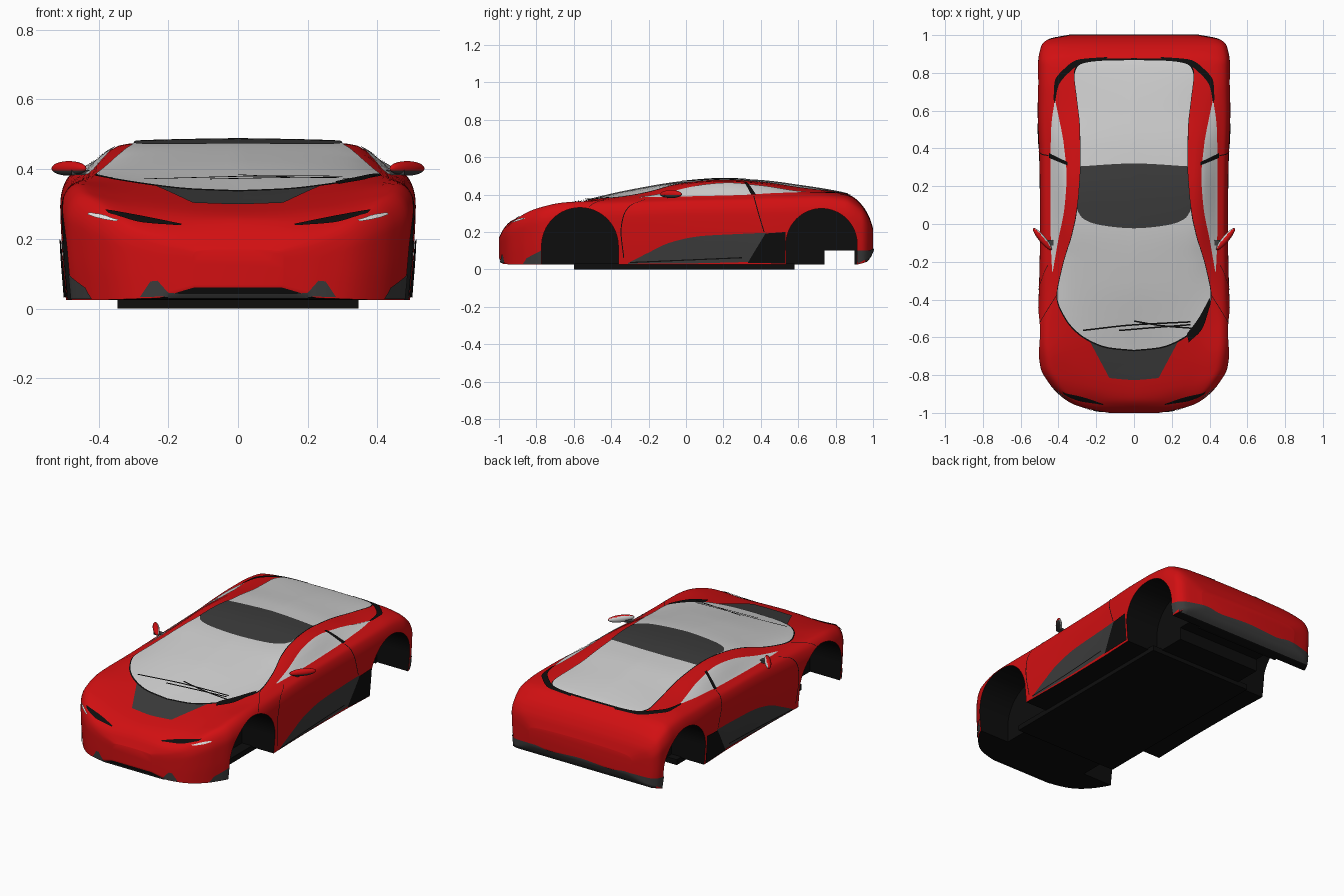
import bpy, bmesh, math
from mathutils import Vector, Matrix
from mathutils.bvhtree import BVHTree

if "Cube" in bpy.data.objects:
    bpy.data.objects.remove(bpy.data.objects["Cube"])


def material(name, r, g, b):
    m = bpy.data.materials.new(name)
    m.use_nodes = True
    m.diffuse_color = (r, g, b, 1)
    m.node_tree.nodes["Principled BSDF"].inputs["Base Color"].default_value = (r, g, b, 1)
    return m


red = material("red paint", .64, .005, .006)
glass = material("pale glass", .62, .62, .62)
grey = material("dark grey trim", .045, .045, .045)
black = material("black", .004, .004, .004)
white = material("white lens", .9, .9, .9)


def curve(pts):
    """Smooth monotone curve through (position, value) pairs."""
    d = [(q[1] - p[1]) / (q[0] - p[0]) for p, q in zip(pts, pts[1:])]
    t = [d[0]] + [2 * a * b / (a + b) if a * b > 0 else 0 for a, b in zip(d, d[1:])] + [d[-1]]

    def value(x):
        i = 0
        while i < len(pts) - 2 and x > pts[i + 1][0]:
            i += 1
        h = pts[i + 1][0] - pts[i][0]
        u = (x - pts[i][0]) / h
        k = u * u * (3 - 2 * u)
        return (pts[i][1] * (1 - k) + pts[i + 1][1] * k
                + h * u * (1 - u) * (t[i] * (1 - u) - t[i + 1] * u))
    return value


def path(pts):
    """Smooth 2D path, parameter 0 to 1."""
    cu, cv = (curve([(i, p[k]) for i, p in enumerate(pts)]) for k in (0, 1))
    n = len(pts) - 1
    return lambda s: (cu(s * n), cv(s * n))


def finish(name, bm, mats, angle=35):
    me = bpy.data.meshes.new(name)
    bm.to_mesh(me)
    bm.free()
    for m in mats:
        me.materials.append(m)
    ob = bpy.data.objects.new(name, me)
    bpy.context.collection.objects.link(ob)
    if angle:
        smooth(ob, angle)
    return ob


def smooth(ob, angle):
    bpy.ops.object.select_all(action='DESELECT')
    ob.select_set(True)
    bpy.context.view_layer.objects.active = ob
    bpy.ops.object.shade_smooth_by_angle(angle=math.radians(angle))


# Body shell: lengthwise curves for width, centre, rail, fender and underside
width = curve([(-1, .13), (-.985, .22), (-.95, .33), (-.9, .4), (-.85, .445), (-.76, .495), (-.6, .512),
               (-.3, .502), (0, .497), (.3, .5), (.6, .51), (.85, .508), (.94, .492), (.975, .46), (1, .34)])
centre = curve([(-1, .17), (-.97, .225), (-.93, .262), (-.85, .29), (-.75, .314), (-.66, .335), (-.5, .375),
                (-.3, .42), (0, .468), (.2, .481), (.4, .472), (.6, .447), (.8, .415), (.88, .395),
                (.94, .345), (.98, .28), (1, .22)])
rail = curve([(-1, .168), (-.97, .22), (-.85, .294), (-.66, .345), (-.5, .37), (-.38, .39), (-.2, .422),
              (0, .458), (.2, .472), (.4, .458), (.6, .43), (.8, .408), (.88, .39), (.94, .341), (.98, .277), (1, .216)])
fender = curve([(-1, .165), (-.97, .21), (-.9, .275), (-.8, .325), (-.65, .358), (-.5, .366), (-.3, .375),
                (0, .388), (.3, .394), (.5, .4), (.7, .4), (.85, .385), (.94, .33), (.98, .27), (1, .21)])
under = curve([(-1, .06), (-.98, .03), (-.9, .025), (.9, .025), (.95, .035), (.98, .06), (1, .1)])

bm = bmesh.new()
rings = []
STATIONS, HALF = 100, 36
for i in range(STATIONS + 1):
    y = math.sin(math.pi * (i / STATIONS - .5))
    w, c, e, f, b = (fn(y) for fn in (width, centre, rail, fender, under))
    h = f - b
    sec = path([(0, c), (.33 * w, c * .7 + e * .3), (.65 * w, e), (.88 * w, f), (.965 * w, f - .08 * h),
                (w, f - .27 * h), (.992 * w, b + .4 * h), (.97 * w, b)])
    half = [sec(j / HALF) for j in range(HALF + 1)]
    ring = [(-x, z) for x, z in reversed(half[1:])] + half
    rings.append([bm.verts.new((x, y, z)) for x, z in ring])
count = len(rings[0])
for r, q in zip(rings, rings[1:]):
    for j in range(count):
        k = (j + 1) % count
        face = bm.faces.new((r[j], r[k], q[k], q[j]))
        face.material_index = int(k == 0)
bm.faces.new(rings[0])
bm.faces.new(rings[-1])
bmesh.ops.recalc_face_normals(bm, faces=bm.faces)
surface = BVHTree.FromBMesh(bm)
body = finish("body_shell", bm, [red, black], None)


# Wheel arches and raised rear floor
def cut(profile, x0, x1):
    cb = bmesh.new()
    ends = [[cb.verts.new((x, y, z)) for y, z in profile] for x in (x0, x1)]
    for end in ends:
        cb.faces.new(end)
    for j in range(len(profile)):
        k = (j + 1) % len(profile)
        cb.faces.new((ends[0][j], ends[0][k], ends[1][k], ends[1][j]))
    bmesh.ops.recalc_face_normals(cb, faces=cb.faces)
    cutter = finish("arch_cutter", cb, [black], None)
    cutter.hide_render = True
    mod = body.modifiers.new("cut", 'BOOLEAN')
    mod.operation, mod.solver, mod.object = 'DIFFERENCE', 'EXACT', cutter
    mod.material_mode = 'TRANSFER'
    bpy.context.view_layer.objects.active = body
    bpy.ops.object.modifier_apply(modifier=mod.name)
    bpy.data.objects.remove(cutter)


for yc, zc, r in ((-.567, .125, .205), (.725, .135, .19)):
    arch = [(yc + r * math.cos(math.pi * k / 32), zc + r * math.sin(math.pi * k / 32)) for k in range(33)]
    arch += [(yc - r, -.1), (yc + r, -.1)]
    for s in (1, -1):
        cut(arch, s * .28, s * .6)
cut([(.74, -.1), (.9, -.1), (.9, .1), (.74, .1)], -.6, .6)
smooth(body, 35)

# Floor pan
bm = bmesh.new()
bmesh.ops.create_cube(bm, size=1, matrix=Matrix.Translation((0, -.01, .016)) @ Matrix.Diagonal((.69, 1.18, .032, 1)))
finish("floor_pan", bm, [black])


def strip(name, mat, a, b, view, off=.004, n=24, m=6, both=True):
    """Thin plate between two edge paths, laid onto the body from one side."""
    fa, fb = path(a), path(b)
    bm = bmesh.new()
    for s in (1, -1) if both else (1,):
        rows = []
        for i in range(n + 1):
            p, q = Vector(fa(i / n)), Vector(fb(i / n))
            row = []
            for j in range(m + 1):
                u, v = p.lerp(q, j / m)
                start, d = {"top": ((s * u, v, 2), (0, 0, -1)), "side": ((s * 2, u, v), (-s, 0, 0)),
                            "front": ((s * u, -2, v), (0, 1, 0)), "rear": ((s * u, 2, v), (0, -1, 0))}[view]
                hit, normal, _, _ = surface.ray_cast(Vector(start), Vector(d))
                row.append(bm.verts.new(hit + normal * off) if hit else None)
            rows.append(row)
        for r, q in zip(rows, rows[1:]):
            for j in range(m):
                quad = (r[j], r[j + 1], q[j + 1], q[j])
                if all(quad):
                    face = bm.faces.new(quad)
                    face.normal_update()
                    if face.normal.dot(Vector(d)) > 0:
                        face.normal_flip()
    bmesh.ops.remove_doubles(bm, verts=bm.verts, dist=.00005)
    return finish(name, bm, [mat])


def line(name, mat, pts, view, shift, **kw):
    return strip(name, mat, pts, [(u + shift[0], v + shift[1]) for u, v in pts], view, m=2, **kw)


# Glass canopy, seal, roof and bonnet panels
edge = [(0, -.665), (.13, -.652), (.26, -.6), (.36, -.5), (.405, -.38), (.375, -.22), (.325, -.05), (.3, .08),
        (.282, .3), (.285, .5), (.3, .65), (.315, .78), (.29, .84), (.18, .862), (0, .866)]
for name, mat, k, off in (("canopy_seal", black, 1.012, .004), ("canopy_glass", glass, 1, .006)):
    outline = [(x * k, y * k) for x, y in edge]
    strip(name, mat, [(-x, y) for x, y in outline], outline, "top", off, 110, 26, False)
strip("roof_panel", grey, [(-.3, .075), (-.275, .035), (-.2, .0), (0, -.022), (.2, .0), (.275, .035), (.3, .075)],
      [(-.284, .305), (0, .32), (.284, .305)], "top", .008, 30, 12, False)
strip("bonnet_panel", grey, [(-.13, -.815), (0, -.825), (.13, -.815)],
      [(-.24, -.61), (0, -.62), (.24, -.61)], "top", .003, 20, 20, False)
strip("cowl_patch", black, [(.28, -.58), (.34, -.5), (.4, -.39)], [(.29, -.625), (.36, -.555), (.405, -.42)],
      "top", .008, both=False)

# Wipers
for pts in ([(-.27, -.565), (0, -.535), (.3, -.52)], [(-.08, -.565), (.1, -.55), (.3, -.535)],
            [(0, -.515), (.15, -.54), (.32, -.555)]):
    line("wiper", black, pts, "top", (0, .008), off=.012, both=False)

# Side windows and pillars
strip("side_window", glass, [(.432, -.25), (.438, -.1), (.44, .1), (.44, .3), (.437, .5), (.42, .65)],
      [(.428, -.25), (.398, -.08), (.367, .08), (.355, .25), (.37, .42), (.415, .65)], "top", .004, 40, 10)
strip("window_pillar", black, [(.35, .31), (.445, .35)], [(.35, .328), (.445, .375)], "top", .007)
strip("rear_vent", black, [(.418, .64), (.4, .73), (.345, .8), (.28, .845), (.15, .868)],
      [(.425, .66), (.42, .75), (.37, .82), (.29, .87), (.14, .882)], "top", .005)

# Sills and side intakes
strip("sill_panel", grey, [(-.31, .03), (0, .032), (.35, .04)],
      [(-.31, .034), (-.2, .09), (-.08, .145), (.08, .178), (.25, .188), (.43, .196)], "side")
strip("side_intake", black, [(.33, .035), (.53, .032)], [(.425, .192), (.532, .2)], "side", .006)
line("sill_seam", black, [(-.3, .034), (.3, .06)], "side", (0, .006), off=.007)

# Door and fender seams
line("door_front_seam", black, [(-.335, .06), (-.35, .2), (-.335, .29), (-.3, .34), (-.22, .372)], "side", (.005, 0), off=.002)
line("door_rear_seam", black, [(.36, .39), (.385, .3), (.415, .2)], "side", (.005, 0), off=.002)
line("fender_seam", black, [(.41, -.38), (.46, -.46), (.495, -.52)], "top", (0, .005), off=.002)

# Nose details
strip("headlamp_slot", black, [(.16, .24), (.27, .262), (.38, .282)], [(.165, .236), (.27, .244), (.37, .272)], "front")
strip("headlamp_lens", white, [(-.925, .248), (-.89, .258), (-.86, .268)],
      [(-.925, .252), (-.89, .268), (-.86, .274)], "side", .006)
strip("front_intake", grey, [(.19, .035), (.28, .033)], [(.23, .08), (.25, .078)], "front")
line("front_lip", grey, [(-.2, .032), (.2, .032)], "front", (0, .012), both=False)
strip("front_corner", grey, [(-.87, .028), (-.775, .028)], [(-.85, .06), (-.775, .1)], "side")

# Rear skirt
strip("rear_skirt", grey, [(-.47, .04), (0, .04), (.47, .04)],
      [(-.47, .1), (-.3, .112), (-.2, .1), (0, .112), (.2, .1), (.3, .112), (.47, .1)], "rear", .004, 40, 8, False)
strip("rear_corner", grey, [(.918, .03), (.985, .07)], [(.913, .1), (.985, .1)], "side")

# Door mirrors
for s, side in ((1, "left"), (-1, "right")):
    turn = Matrix.Rotation(s * math.radians(50), 4, 'Z')
    place = Matrix.Translation((s * .485, -.08, .402)) @ turn @ Matrix.Diagonal((.075, .018, .021, 1))
    bm = bmesh.new()
    bmesh.ops.create_uvsphere(bm, u_segments=24, v_segments=12, radius=1, matrix=place)
    bm.normal_update()
    back = Vector((-s * .77, .64, 0))
    for f in bm.faces:
        f.material_index = 1 if f.normal.dot(back) > .6 else 2 if f.calc_center_median().z < .395 else 0
    finish(side + "_mirror", bm, [red, glass, grey], 60)
    bm = bmesh.new()
    arm = Matrix.Translation((s * .447, -.1, .39)) @ Matrix.Diagonal((.06, .03, .014, 1))
    bmesh.ops.create_cube(bm, size=1, matrix=arm)
    finish(side + "_mirror_arm", bm, [grey])
